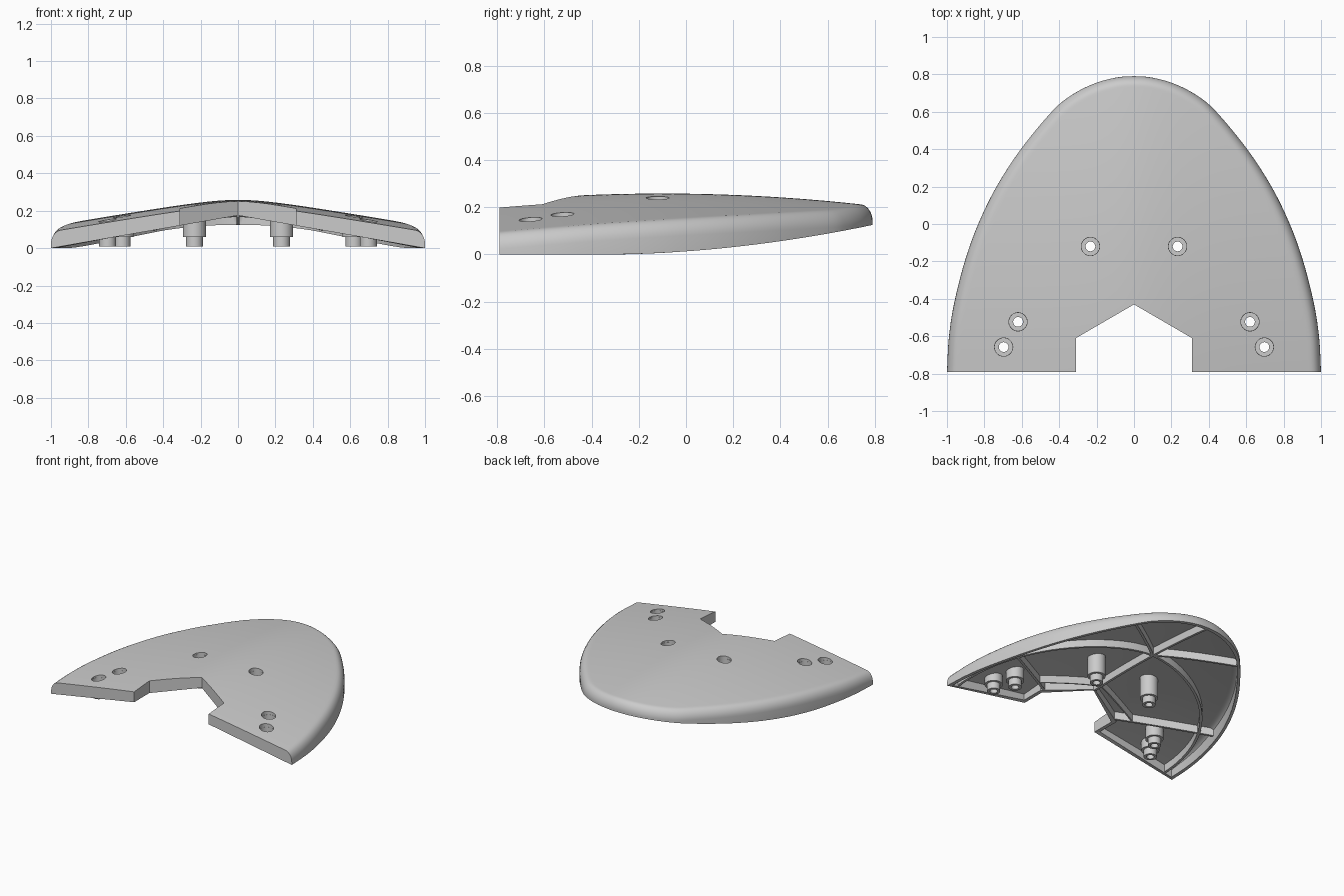
import bpy, bmesh, math
from mathutils import Vector

if "Cube" in bpy.data.objects:
    bpy.data.objects.remove(bpy.data.objects["Cube"])

WALL, SKIN = 0.027, 0.03
NU, SUB = 36, 6

# Half outline in plan, from the back corner to the nose
CTRL = [(1, -.79), (.99, -.61), (.963, -.43), (.905, -.2), (.833, 0), (.735, .2), (.605, .4),
        (.44, .6), (.34, .685), (.22, .748), (.1, .782), (0, .79)]


def catmull(pts, sub):
    p = [Vector(q) for q in pts]
    p = [p[0] * 2 - p[1]] + p + [Vector((-p[-2].x, p[-2].y))]
    out = []
    for k in range(1, len(p) - 2):
        a, b, c, d = p[k - 1:k + 3]
        for s in range(sub):
            t = s / sub
            out.append(0.5 * (2 * b + (c - a) * t + (2 * a - 5 * b + 4 * c - d) * t * t
                              + (3 * b - a - 3 * c + d) * t ** 3))
    return out + [Vector(pts[-1])]


EDGE = catmull(CTRL, SUB)
APEX = 2 * SUB                      # row where the notch closes


def edge_distance(x, y):
    p, best = Vector((abs(x), y)), 9
    for a, b in zip(EDGE, EDGE[1:]):
        e = b - a
        t = max(0, min(1, (p - a).dot(e) / e.length_squared))
        best = min(best, (p - a - e * t).length)
    return best


def crown(x, y):
    return .258 - .065 * (y + .1) ** 2 - .17 * (math.hypot(x, .2) - .2)


def top_z(x, y):
    q = max(0, 1 - edge_distance(x, y) / .05)
    return crown(x, y) - .065 * (1 - math.sqrt(1 - q * q))


def rim_z(y):
    return .125 * (max(0, y + .35) / 1.14) ** 1.9


def notch_x(y):
    return max(0, min(.31, .31 * (-.43 - y) / .18))


def finish(bm, name, smooth=True):
    bmesh.ops.recalc_face_normals(bm, faces=bm.faces)
    me = bpy.data.meshes.new(name)
    bm.to_mesh(me)
    bm.free()
    ob = bpy.data.objects.new(name, me)
    bpy.context.collection.objects.link(ob)
    bpy.ops.object.select_all(action='DESELECT')
    ob.select_set(True)
    bpy.context.view_layer.objects.active = ob
    if smooth:
        bpy.ops.object.shade_smooth_by_angle(angle=math.radians(30))
    return ob


# Shell: outer skin, inner skin and rim strips, mirrored across x = 0
def skin(bm, inset, drop):
    grid, low = [], {}
    last = len(EDGE) - 1
    for j, e in enumerate(EDGE):
        a = notch_x(e.y)
        a2, w2 = a * (1 + inset / .31), e.x * (1 - inset)
        py = e.y * (1 - inset / .79)
        row = []
        for i in range(NU + 1):
            s = i / NU
            s = s * s * (3 - 2 * s)
            x, px = a + (e.x - a) * s, a2 + (w2 - a2) * s
            zb = rim_z(e.y) if i == NU else .175 * (1 - x)
            z = top_z(px, py) - drop
            if i == NU or j == 0 or (i == 0 and j <= APEX):
                z = max(z, zb + .004)
                low[j, i] = bm.verts.new((px, py, zb))
            row.append(bm.verts.new((px, py, z)))
        grid.append(row)
    for j in range(last):
        for i in range(NU):
            bm.faces.new((grid[j][i], grid[j][i + 1], grid[j + 1][i + 1], grid[j + 1][i]))
    path = ([(j, 0) for j in range(APEX, 0, -1)] + [(0, i) for i in range(NU)]
            + [(j, NU) for j in range(last + 1)])
    for p, q in zip(path, path[1:]):
        bm.faces.new((grid[p[0]][p[1]], grid[q[0]][q[1]], low[q], low[p]))
    return [low[p] for p in path]


bm = bmesh.new()
outer, inner = skin(bm, 0, 0), skin(bm, WALL, SKIN)
for k in range(len(outer) - 1):
    bm.faces.new((outer[k], outer[k + 1], inner[k + 1], inner[k]))
dup = bmesh.ops.duplicate(bm, geom=bm.verts[:] + bm.edges[:] + bm.faces[:])['geom']
for v in dup:
    if isinstance(v, bmesh.types.BMVert):
        v.co.x = -v.co.x
bmesh.ops.remove_doubles(bm, verts=bm.verts, dist=1e-5)
shell = finish(bm, "shell", False)

# Screw holes through the shell
HOLES = [(s * x, y) for x, y in ((.233, -.12), (.62, -.523), (.697, -.658)) for s in (-1, 1)]
bm = bmesh.new()
for x, y in HOLES:
    r = bmesh.ops.create_cone(bm, cap_ends=True, segments=32, radius1=.049, radius2=.049, depth=.4)
    bmesh.ops.translate(bm, verts=r['verts'], vec=(x, y, .26))
cutter = finish(bm, "hole_cutter", False)
cutter.hide_render = True
bpy.context.view_layer.objects.active = shell
mod = shell.modifiers.new("holes", 'BOOLEAN')
mod.object, mod.operation, mod.solver = cutter, 'DIFFERENCE', 'EXACT'
bpy.ops.object.modifier_apply(modifier="holes")
bpy.data.objects.remove(cutter)
bpy.ops.object.select_all(action='DESELECT')
shell.select_set(True)
bpy.ops.object.shade_smooth_by_angle(angle=math.radians(38))

# Stepped hollow screw bosses
for n, (x, y) in enumerate(HOLES):
    zt = crown(x, y) - .018
    prof = [(.048, zt), (.062, zt), (.062, .06), (.045, .06), (.045, .01),
            (.026, .01), (.026, .07), (.048, .07)]
    bm = bmesh.new()
    rings = [[bm.verts.new((x + r * math.cos(math.tau * k / 32), y + r * math.sin(math.tau * k / 32), z))
              for k in range(32)] for r, z in prof]
    for a, b in zip(rings, rings[1:] + rings[:1]):
        for k in range(32):
            bm.faces.new((a[k], a[k - 1], b[k - 1], b[k]))
    finish(bm, f"screw_boss_{n + 1}")


# Stiffening ribs that follow the underside of the shell
def rib(name, pts, mirror=False, thick=.018):
    pts = [Vector(p) for p in pts]
    if len(pts) == 2:
        pts = [pts[0].lerp(pts[1], k / 12) for k in range(13)]
    bm = bmesh.new()
    prev = None
    for k, p in enumerate(pts):
        t = (pts[min(k + 1, len(pts) - 1)] - pts[max(k - 1, 0)]).normalized()
        n = Vector((-t.y, t.x)) * thick / 2
        zt = top_z(p.x, p.y) - .02
        zb = min(zt - .005, max(crown(p.x, p.y) - .085, rim_z(p.y) + .003))
        sec = [bm.verts.new((q.x, q.y, z)) for q, z in ((p + n, zt), (p - n, zt), (p - n, zb), (p + n, zb))]
        if prev:
            for i in range(4):
                bm.faces.new((prev[i - 1], prev[i], sec[i], sec[i - 1]))
        if k in (0, len(pts) - 1):
            bm.faces.new(sec)
        prev = sec
    ob = finish(bm, name)
    if mirror:
        ob.modifiers.new("mirror", 'MIRROR').use_mirror_merge = False


rib("center_rib", [(0, -.42), (0, .77)])
arc = [(.92 * math.sin(a), -.72 + .92 * math.cos(a)) for a in
       (math.radians(-93 + 186 * k / 60) for k in range(61))]
rib("arc_rib", arc)
rib("nose_rib", [(0, .2), (.46, .56)], True)
rib("side_rib", [(.3, -.59), (.89, -.22)], True)
rib("notch_rib", [(0, -.35), (.41, -.51)], True, .01)
